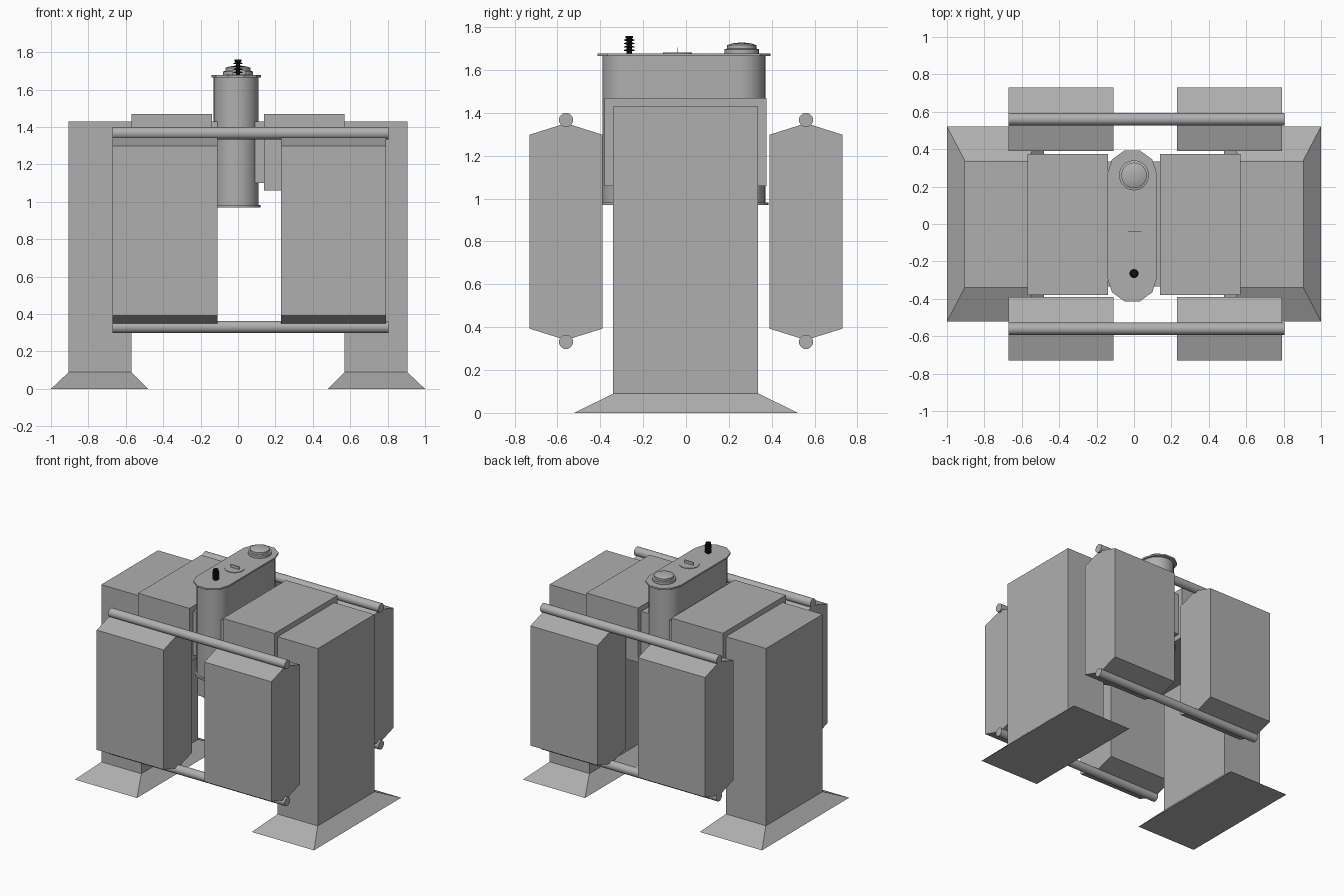
import bpy, bmesh, math

if "Cube" in bpy.data.objects:
    bpy.data.objects.remove(bpy.data.objects["Cube"])


def material(name, value):
    mat = bpy.data.materials.new(name)
    mat.diffuse_color = (value, value, value, 1)
    mat.use_nodes = True
    mat.node_tree.nodes["Principled BSDF"].inputs["Base Color"].default_value = mat.diffuse_color
    return mat


GREY = material("grey_paint", 0.43)
BLACK = material("black_ceramic", 0.005)


def make(name, bm, smooth=False, mat=GREY):
    bmesh.ops.recalc_face_normals(bm, faces=bm.faces)
    me = bpy.data.meshes.new(name)
    bm.to_mesh(me)
    bm.free()
    me.materials.append(mat)
    ob = bpy.data.objects.new(name, me)
    bpy.context.collection.objects.link(ob)
    if smooth:
        bpy.ops.object.select_all(action='DESELECT')
        ob.select_set(True)
        bpy.context.view_layer.objects.active = ob
        bpy.ops.object.shade_smooth_by_angle(angle=math.radians(35))
    return ob


def extrude(name, pts, vec, smooth=False):
    """Closed 3D outline swept along a vector."""
    bm = bmesh.new()
    face = bm.faces.new([bm.verts.new(p) for p in pts])
    res = bmesh.ops.extrude_face_region(bm, geom=[face], use_keep_orig=True)
    verts = [v for v in res['geom'] if isinstance(v, bmesh.types.BMVert)]
    bmesh.ops.translate(bm, vec=vec, verts=verts)
    return make(name, bm, smooth)


def box(name, x0, x1, y0, y1, z0, z1):
    return extrude(name, [(x0, y0, z0), (x1, y0, z0), (x1, y1, z0), (x0, y1, z0)],
                   (0, 0, z1 - z0))


def lathe(name, profile, x, y, n=32, mat=GREY):
    """Revolve an (r, z) profile about a vertical axis; ends are capped."""
    bm = bmesh.new()
    rings = [[bm.verts.new((x + r * math.cos(2 * math.pi * i / n),
                            y + r * math.sin(2 * math.pi * i / n), z))
              for i in range(n)] for r, z in profile]
    for a, b in zip(rings, rings[1:]):
        for i in range(n):
            j = (i + 1) % n
            bm.faces.new((a[i], a[j], b[j], b[i]))
    bm.faces.new(rings[0])
    bm.faces.new(rings[-1])
    return make(name, bm, True, mat)


def stadium(name, r, z0, z1, cx=-0.01, cy=-0.01, half=0.26, n=16):
    """Upright slab with rounded ends along y."""
    pts = []
    for s in (1, -1):
        for i in range(n + 1):
            a = math.pi * i / n
            pts.append((cx + s * r * math.cos(a), cy + s * (half + r * math.sin(a)), z0))
    return extrude(name, pts, (0, 0, z1 - z0), True)


for s, side in ((-1, "left"), (1, "right")):
    # leg column with flared foot
    box("leg_" + side, *sorted((s * 0.57, s * 0.905)), -0.34, 0.337, 0.09, 1.43)
    bm = bmesh.new()
    rings = []
    for xa, xb, y, z in ((0.48, 1.0, 0.521, 0), (0.57, 0.905, 0.34, 0.09)):
        rings.append([bm.verts.new((s * px, py, z)) for px, py in
                      ((xa, -y), (xb, -y), (xb, y), (xa, y))])
    for i in range(4):
        j = (i + 1) % 4
        bm.faces.new((rings[0][i], rings[0][j], rings[1][j], rings[1][i]))
    bm.faces.new(rings[0])
    bm.faces.new(rings[1])
    make("foot_" + side, bm)
    # upper housing between leg and tank
    box("housing_" + side, *sorted((s * 0.14, s * 0.57)), -0.38, 0.375, 1.06, 1.47)

# core block behind the tank walls
box("core_block", -0.14, 0.14, -0.335, 0.335, 1.10, 1.43)

# radiators and header pipes, front and back
for s, side in ((-1, "front"), (1, "back")):
    yc = s * 0.56
    for x0, label in ((-0.67, "left"), (0.23, "right")):
        outline = [(-0.17, 0.393), (0, 0.34), (0.17, 0.393),
                   (0.17, 1.298), (0, 1.352), (-0.17, 1.298)]
        extrude(f"radiator_{side}_{label}", [(x0, yc + y, z) for y, z in outline],
                (0.56, 0, 0))
    for z, label in ((0.331, "lower"), (1.367, "upper")):
        circle = [(-0.67, yc + 0.033 * math.cos(i * math.pi / 12),
                   z + 0.033 * math.sin(i * math.pi / 12)) for i in range(24)]
        extrude(f"pipe_{side}_{label}", circle, (1.475, 0, 0), True)

# central tank with flanges
stadium("tank_body", 0.12, 0.98, 1.668)
stadium("tank_lid", 0.133, 1.666, 1.678, half=0.277, n=5)
stadium("tank_base_flange", 0.13, 0.97, 0.982, half=0.265)

# pressure cap
lathe("pressure_cap", [(0.08, 1.676), (0.08, 1.697), (0.068, 1.700), (0.068, 1.716),
                       (0.05, 1.723), (0.025, 1.727), (0.004, 1.728)], 0, 0.26)

# hatch disc with handle plate
lathe("hatch", [(0.068, 1.676), (0.068, 1.682)], 0.0, -0.04)
box("hatch_handle", -0.033, 0.04, -0.043, -0.039, 1.68, 1.705)

# ribbed black insulator
prof = [(0.012, 1.676)]
for k in range(4):
    z = 1.688 + k * 0.016
    prof += [(0.012, z), (0.024, z + 0.001), (0.024, z + 0.006), (0.012, z + 0.009)]
prof += [(0.018, 1.75), (0.018, 1.76)]
lathe("insulator", prof, 0, -0.265, 20, BLACK)
